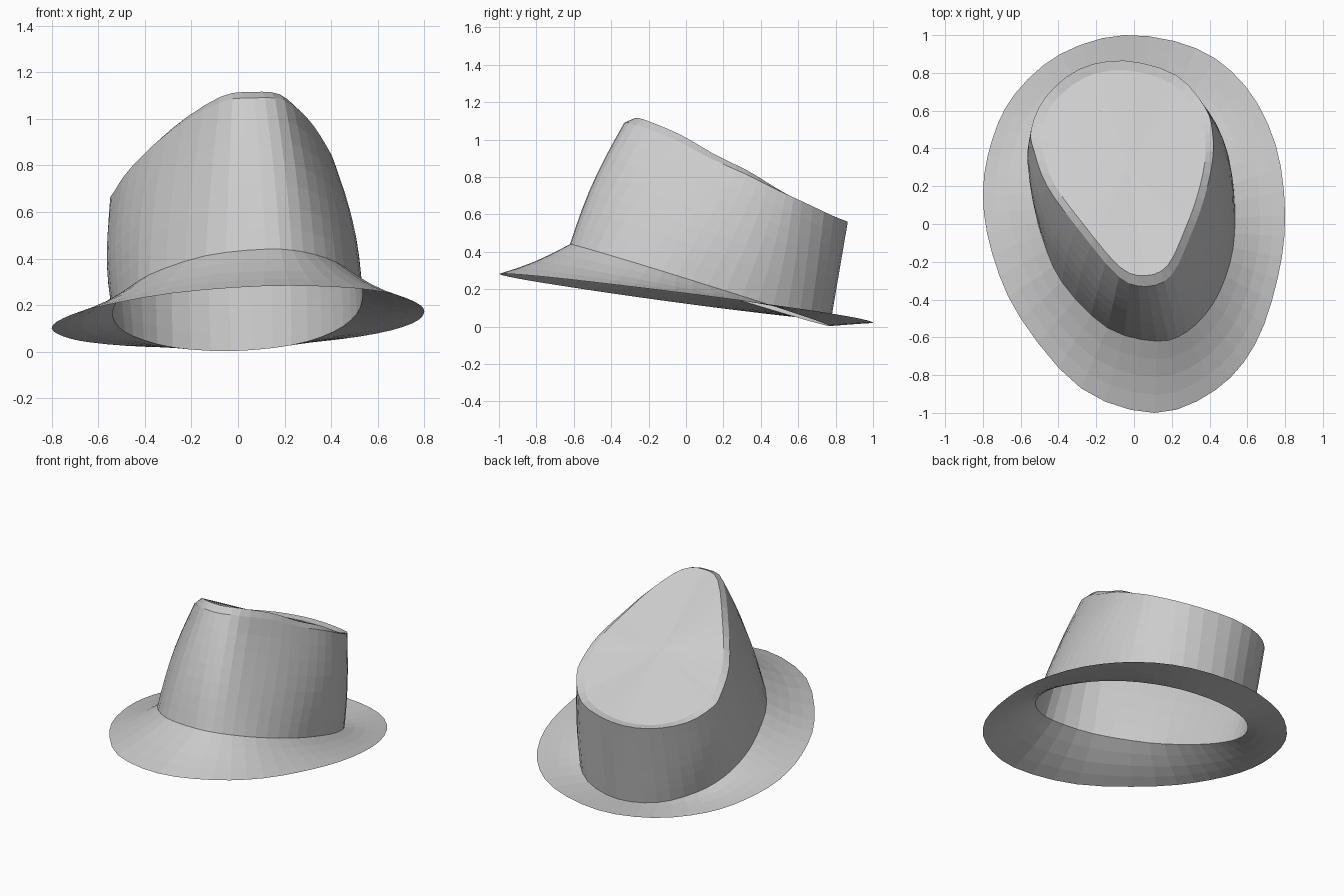
import bpy
import bmesh
import math
from mathutils import Vector

if "Cube" in bpy.data.objects:
    bpy.data.objects.remove(bpy.data.objects["Cube"], do_unlink=True)

STEPS = 3  # segments between neighbouring outline points

felt = bpy.data.materials.new("grey_felt")
felt.use_nodes = True
felt.diffuse_color = (0.6, 0.6, 0.6, 1)
felt.node_tree.nodes["Principled BSDF"].inputs["Base Color"].default_value = (0.6, 0.6, 0.6, 1)


def smooth_ring(points):
    """Closed Catmull-Rom curve through the outline points."""
    ring, count = [], len(points)
    for i in range(count):
        a, b, c, d = (Vector(points[(i + k) % count]) for k in (-1, 0, 1, 2))
        for s in range(STEPS):
            t = s / STEPS
            ring.append(0.5 * (2 * b + (c - a) * t
                               + (2 * a - 5 * b + 4 * c - d) * t ** 2
                               + (3 * b - a - 3 * c + d) * t ** 3))
    return ring


def side_weight(p):
    """One at the front and sides, fading to zero at the back."""
    return max(0, min(1, (0.75 - p.y) / 0.4))


def blend(ring_a, ring_b, rows, bend=None):
    """Rows of points from one ring to the other, with an optional bend."""
    result = []
    for r in range(rows + 1):
        t = r / rows
        row = [a.lerp(b, t) for a, b in zip(ring_a, ring_b)]
        if bend:
            row = [p + bend(p) * math.sin(math.pi * t) for p in row]
        result.append(row)
    return result


def loft(name, rings, tip=None):
    """Skin the rings with flat quads and close the last one on a tip."""
    bm = bmesh.new()
    rows = [[bm.verts.new(p) for p in ring] for ring in rings]
    count = len(rows[0])
    for low, high in zip(rows, rows[1:]):
        for i in range(count):
            j = (i + 1) % count
            bm.faces.new((low[i], low[j], high[j], high[i]))
    if tip:
        centre = bm.verts.new(tip)
        for i in range(count):
            bm.faces.new((rows[-1][i], rows[-1][(i + 1) % count], centre))
    mesh = bpy.data.meshes.new(name)
    bm.to_mesh(mesh)
    bm.free()
    mesh.materials.append(felt)
    obj = bpy.data.objects.new(name, mesh)
    bpy.context.collection.objects.link(obj)
    return obj


# Outlines, starting at the front and running through +x
edge_outline = [
    (.11, -1), (.43, -.88), (.64, -.64), (.76, -.29),
    (.8, .05), (.75, .42), (.59, .73), (.33, .93),
    (-.05, 1), (-.39, .9), (-.63, .69), (-.75, .45),
    (-.8, .16), (-.75, -.16), (-.6, -.5), (-.28, -.87)]
base_outline = [
    (.12, -.62), (.28, -.57), (.42, -.42), (.51, -.2),
    (.535, .03), (.51, .3), (.41, .54), (.23, .71),
    (-.03, .77), (-.28, .7), (-.45, .53), (-.525, .35),
    (-.535, .15), (-.49, -.06), (-.38, -.31), (-.14, -.55)]
crease_outline = [
    (.07, -.33, 1.09), (.2, -.27, 1.08), (.3, -.06, 1), (.37, .13, .9),
    (.415, .33, .81), (.415, .49, .73), (.375, .62, .67), (.22, .79, .59),
    (-.05, .865, .56), (-.29, .82, .56), (-.47, .67, .59), (-.545, .5, .65),
    (-.53, .39, .69), (-.46, .2, .79), (-.3, -.02, .94), (-.08, -.28, 1.07)]

# The brim edge and the crown base each lie in a tilted plane
edge = smooth_ring([(x, y, .15 - .128 * y + .035 * x) for x, y in edge_outline])
base = smooth_ring([(x, y, max(0, .244 - .312 * y + .025 * x)) for x, y in base_outline])
crease = smooth_ring(crease_outline)

# Brim with a slight sag
loft("brim", blend(edge, base, 4, lambda p: Vector((0, 0, -.014 * side_weight(p)))))


# Crown wall, gently bulged at the front and sides
def bulge(p):
    return Vector((p.x, p.y - .1, 0)).normalized() * .025 * side_weight(p)


loft("crown_wall", blend(base, crease, 7, bulge))

# Slanted crown top with a narrow bevelled lip
centre = Vector((-.03, .3, .82))
lip = []
for p in crease:
    q = p.lerp(Vector((centre.x, centre.y, p.z)), .09)
    q.z += .025 * side_weight(p)
    lip.append(q)
cap_rows = blend(lip, [centre] * len(lip), 4)
loft("crown_top", [crease] + cap_rows[:-1], centre)
